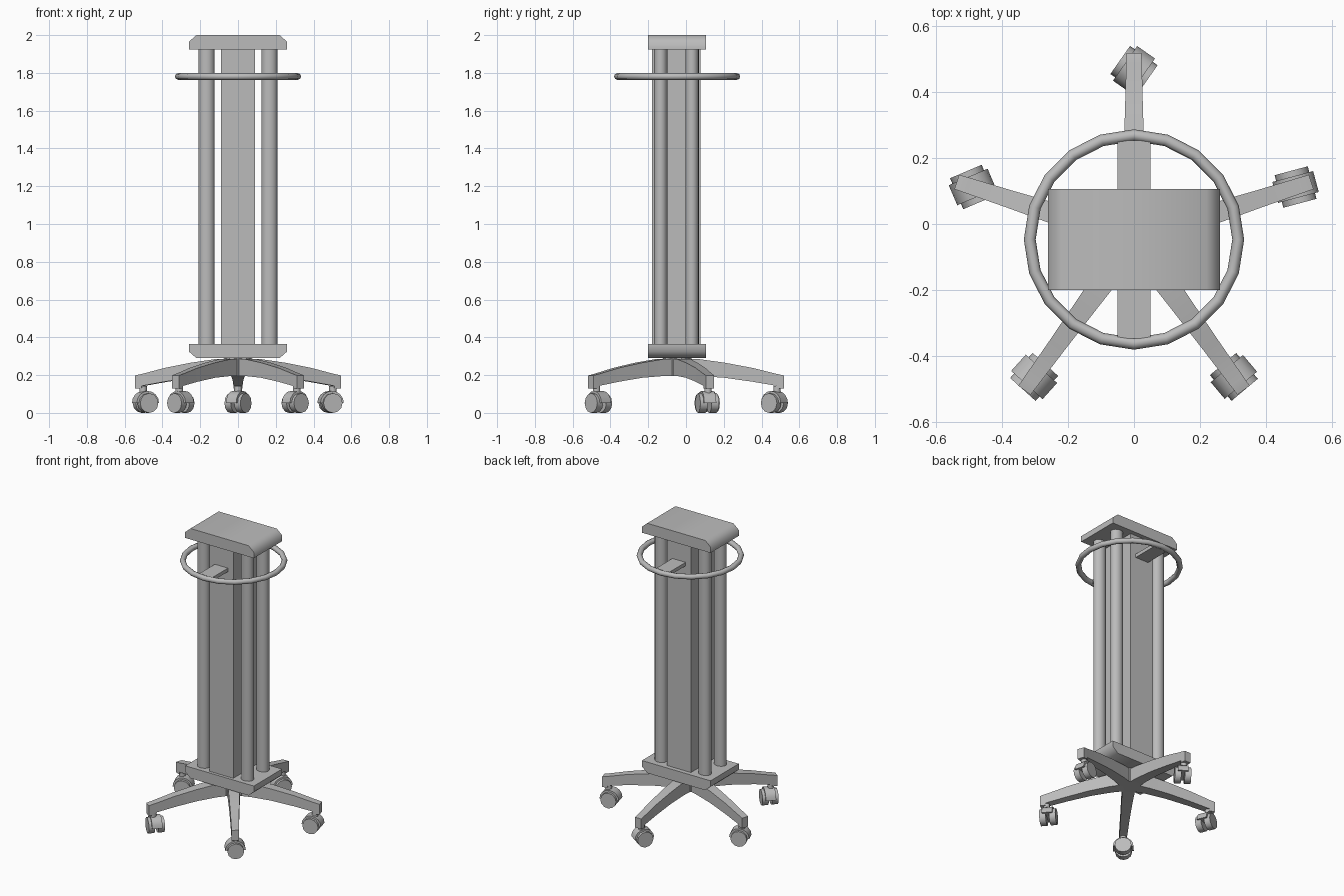
import bpy, bmesh, math
from mathutils import Matrix, Vector

if "Cube" in bpy.data.objects:
    bpy.data.objects.remove(bpy.data.objects["Cube"], do_unlink=True)

grey = bpy.data.materials.new("plain_grey")
grey.use_nodes = True
COLOUR = (0.5, 0.5, 0.5, 1)
grey.diffuse_color = COLOUR
grey.node_tree.nodes["Principled BSDF"].inputs["Base Color"].default_value = COLOUR

MID_Y = -0.047  # centre line of the column, ring and wheeled base


def finish(name, bm, matrix=Matrix(), smooth=None):
    bmesh.ops.recalc_face_normals(bm, faces=bm.faces)
    mesh = bpy.data.meshes.new(name)
    bm.to_mesh(mesh)
    bm.free()
    mesh.materials.append(grey)
    obj = bpy.data.objects.new(name, mesh)
    bpy.context.collection.objects.link(obj)
    obj.matrix_world = matrix
    if smooth:
        bpy.ops.object.select_all(action="DESELECT")
        obj.select_set(True)
        bpy.context.view_layer.objects.active = obj
        bpy.ops.object.shade_smooth_by_angle(angle=math.radians(smooth))
    return obj


def box(name, size, centre):
    bm = bmesh.new()
    bmesh.ops.create_cube(bm, size=1, matrix=Matrix.Diagonal((*size, 1)))
    return finish(name, bm, Matrix.Translation(centre))


def cylinder(name, radius, length, matrix, sides, smooth=40, stretch=1):
    bm = bmesh.new()
    bmesh.ops.create_cone(bm, cap_ends=True, segments=sides, radius1=radius,
                          radius2=radius, depth=length,
                          matrix=Matrix.Diagonal((1, stretch, 1, 1)))
    return finish(name, bm, matrix, smooth)


def prism(name, profile, depth, matrix, smooth=None):
    """Extrude an x-z profile along y, centred."""
    bm = bmesh.new()
    face = bm.faces.new([bm.verts.new((x, -depth / 2, z)) for x, z in profile])
    new = bmesh.ops.extrude_face_region(bm, geom=[face])["geom"]
    bmesh.ops.translate(bm, vec=(0, depth, 0),
                        verts=[v for v in new if isinstance(v, bmesh.types.BMVert)])
    return finish(name, bm, matrix, smooth)


def loft(name, stations, matrix, smooth):
    """Box section beam through (distance, half width, bottom, top)."""
    bm = bmesh.new()
    rings = [[bm.verts.new(p) for p in ((r, -w, lo), (r, w, lo), (r, w, hi), (r, -w, hi))]
             for r, w, lo, hi in stations]
    for a, b in zip(rings, rings[1:]):
        for i in range(4):
            j = (i + 1) % 4
            bm.faces.new((a[i], a[j], b[j], b[i]))
    bm.faces.new(rings[0])
    bm.faces.new(rings[-1])
    return finish(name, bm, matrix, smooth)


# Chamfered end plates: the lower one is the upper one turned over
plate = [(-0.26, 0), (0.26, 0), (0.26, 0.04), (0.22, 0.075), (-0.22, 0.075), (-0.26, 0.04)]
prism("top_plate", plate, 0.306, Matrix.Translation((0, MID_Y, 1.925)), 50)
prism("bottom_plate", [(x, -z) for x, z in plate], 0.306,
      Matrix.Translation((0, MID_Y, 0.365)), 50)

# Central column and four posts
box("column", (0.18, 0.255, 1.57), (0, MID_Y - 0.005, 1.145))
for sx, side in ((1, "left"), (-1, "right")):
    for sy, end in ((-1, "front"), (1, "back")):
        place = Matrix.Translation((sx * 0.166, MID_Y - 0.004 + sy * 0.083, 1.145))
        cylinder(f"{end}_{side}_post", 0.042, 1.57, place, 16, stretch=0.85)

# Push ring and the flat bar that carries it
bpy.ops.mesh.primitive_torus_add(major_segments=20, minor_segments=8,
                                 major_radius=0.316, minor_radius=0.018,
                                 location=(0, MID_Y, 1.781))
ring = bpy.context.object
ring.name = "push_ring"
ring.data.materials.append(grey)
bpy.ops.object.shade_smooth_by_angle(angle=math.radians(50))
box("ring_bar", (0.1, 0.6, 0.024), (0, MID_Y, 1.781))

# Five-legged base
cylinder("base_hub", 0.075, 0.094, Matrix.Translation((0, MID_Y, 0.243)), 10, smooth=None)
leg = [(0, 0.042, 0.195, 0.29), (0.12, 0.037, 0.195, 0.284), (0.25, 0.032, 0.186, 0.266),
       (0.4, 0.027, 0.165, 0.238), (0.528, 0.024, 0.143, 0.206),
       (0.53, 0.024, 0.128, 0.206), (0.565, 0.023, 0.128, 0.198)]

# Half-round caster hood profile
hood = [(0.064 * math.cos(math.pi * i / 8), 0.064 * math.sin(math.pi * i / 8))
        for i in range(9)]

# Each leg: name, direction, heading of its caster axle (degrees)
legs = (("back", 90, -35), ("back_left", 18, -75), ("back_right", 162, -67),
        ("front_left", -54, -50), ("front_right", -126, -132))
hub = Matrix.Translation((0, MID_Y, 0))
for name, angle, axle in legs:
    turn = hub @ Matrix.Rotation(math.radians(angle), 4, "Z")
    loft(f"{name}_leg", leg, turn, 25)
    cylinder(f"{name}_caster_stem", 0.02, 0.05,
             turn @ Matrix.Translation((0.528, 0, 0.118)), 10)
    # Local y of the caster runs along its axle
    spot = turn @ Vector((0.515, 0, 0.052))
    caster = Matrix.Translation(spot) @ Matrix.Rotation(math.radians(axle - 90), 4, "Z")
    prism(f"{name}_caster_hood", hood, 0.066, caster, 40)
    for s, side in ((1, "outer"), (-1, "inner")):
        cylinder(f"{name}_{side}_wheel", 0.052, 0.04,
                 caster @ Matrix.Translation((0, s * 0.031, 0))
                 @ Matrix.Rotation(math.pi / 2, 4, "X"), 12)
